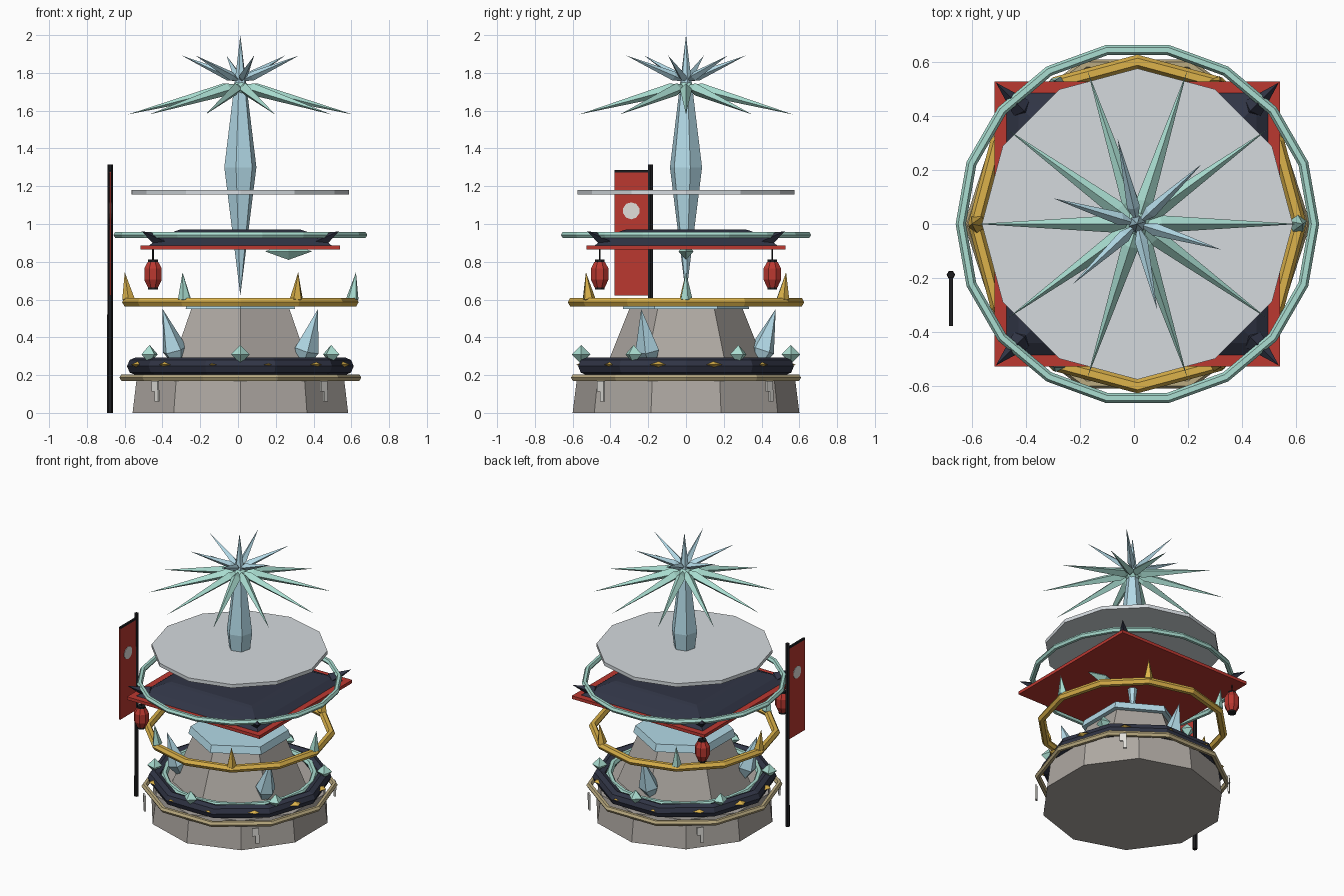
import bpy, bmesh
from math import sin, cos, pi, radians
from mathutils import Vector, Matrix

if "Cube" in bpy.data.objects:
    bpy.data.objects.remove(bpy.data.objects["Cube"])

X = 0.0125  # tower axis


def mat(name, r, g, b):
    m = bpy.data.materials.new(name)
    m.diffuse_color = (r, g, b, 1)
    m.use_nodes = True
    m.node_tree.nodes["Principled BSDF"].inputs["Base Color"].default_value = m.diffuse_color
    return m


STONE = mat("stone", .42, .39, .36)
TAN = mat("tan", .50, .41, .22)
NAVY = mat("navy", .03, .035, .06)
BLACK = mat("black", .012, .012, .014)
GOLD = mat("gold", .72, .45, .07)
TEAL = mat("teal", .40, .73, .64)
ICE = mat("ice", .45, .70, .80)
RED = mat("red", .50, .04, .03)
SILVER = mat("silver", .66, .70, .73)
WHITE = mat("white", .75, .74, .70)


def finish(name, bm, material):
    bmesh.ops.remove_doubles(bm, verts=bm.verts, dist=1e-5)
    bmesh.ops.recalc_face_normals(bm, faces=bm.faces)
    me = bpy.data.meshes.new(name)
    bm.to_mesh(me)
    bm.free()
    me.materials.append(material)
    ob = bpy.data.objects.new(name, me)
    bpy.context.collection.objects.link(ob)
    return ob


def spin(bm, profile, n, start=0, closed=False, matrix=None):
    """Revolve (radius, height) points into n flat sides."""
    matrix = matrix or Matrix.Translation((X, 0, 0))
    rows = []
    for k in range(n):
        a = radians(start) + 2 * pi * k / n
        rows.append([bm.verts.new(matrix @ Vector((r * cos(a), r * sin(a), z)))
                     for r, z in profile])
    m = len(profile)
    for k in range(n):
        p, q = rows[k], rows[(k + 1) % n]
        for i in range(m if closed else m - 1):
            j = (i + 1) % m
            ids = [p[i], q[i], q[j], p[j]]
            if profile[i][0] == 0:
                ids = [p[i], q[j], p[j]]
            elif profile[j][0] == 0:
                ids = [p[i], q[i], p[j]]
            bm.faces.new(ids)
    if not closed:
        for i in (0, -1):
            if profile[i][0] > 0:
                bm.faces.new([r[i] for r in rows])


def lathe(name, material, profile, n, start=0, matrix=None):
    bm = bmesh.new()
    spin(bm, profile, n, start, matrix=matrix)
    return finish(name, bm, material)


def ring(name, material, R, r, z, n, minor=6):
    bm = bmesh.new()
    section = [(R + r * cos(2 * pi * i / minor), z + r * sin(2 * pi * i / minor))
               for i in range(minor)]
    spin(bm, section, n, closed=True)
    return finish(name, bm, material)


def polar(r, deg, z):
    return Vector((X + r * cos(radians(deg)), r * sin(radians(deg)), z))


def spikes(name, material, angles, r0, z0, r1, z1, rad, mid=.15, n=4):
    """Bipyramid shards from (r0, z0) to (r1, z1) around the axis."""
    bm = bmesh.new()
    for a in angles:
        p, q = polar(r0, a, z0), polar(r1, a, z1)
        d = q - p
        M = Matrix.Translation(p) @ d.to_track_quat('Z', 'Y').to_matrix().to_4x4()
        spin(bm, [(0, 0), (rad, d.length * mid), (0, d.length)], n, matrix=M)
    return finish(name, bm, material)


def gems(name, material, angles, r, z, size):
    """Octahedra, size = radial, tangential, vertical half lengths."""
    bm = bmesh.new()
    for a in angles:
        M = (Matrix.Translation(polar(r, a, z)) @ Matrix.Rotation(radians(a), 4, 'Z')
             @ Matrix.Diagonal((*size, 1)))
        spin(bm, [(0, -1), (1, 0), (0, 1)], 4, matrix=M)
    return finish(name, bm, material)


def box(name, material, c, size, rot=0):
    bm = bmesh.new()
    M = (Matrix.Translation(c) @ Matrix.Rotation(radians(rot), 4, 'Z')
         @ Matrix.Diagonal((*size, 1)))
    bmesh.ops.create_cube(bm, size=1, matrix=M)
    return finish(name, bm, material)


# stone base and upper tier
lathe("base", STONE, [(.60, 0), (.575, .2)], 10, 90)
lathe("upper_tier", STONE, [(.44, .2), (.30, .55)], 6, 90)
lathe("tier_cap", ICE, [(.335, .55), (.32, .60)], 6, 90)

# rune plates standing just off the base
for i in range(4):
    a = 45 + 90 * i
    t = Vector((-sin(radians(a)), cos(radians(a)), 0))
    box(f"rune_top_{i}", WHITE, polar(.63, a, .142) - t * .006, (.012, .045, .055), a)
    box(f"rune_bottom_{i}", WHITE, polar(.63, a, .09) + t * .006, (.012, .026, .06), a)

# lower rings and their ornaments
ring("tan_ring", TAN, .62, .02, .187, 10)
ring("dark_ring", NAVY, .553, .047, .247, 10, 8)
ring("inner_teal_ring", TEAL, .49, .022, .268, 20)
gems("ring_diamonds", GOLD, [15 + 30 * i for i in range(12)], .545, .255, (.055, .075, .025))
gems("ring_gems", TEAL, [30 + 60 * i for i in range(6)], .555, .31, (.05, .05, .05))
spikes("ice_shards", ICE, [90, 210, 330], .36, .2, .475, .55, .068, .38, 5)

# gold ring with alternating spikes
ring("gold_ring", GOLD, .60, .026, .586, 12)
spikes("teal_ring_spikes", TEAL, [0, 120, 240], .59, .58, .612, .745, .034, .15, 5)
spikes("gold_ring_spikes", GOLD, [60, 180, 300], .59, .58, .612, .745, .034, .15, 5)

# square roof, upturned corners, crystal under the eave
q = 2 ** .5
box("roof_rim", RED, (X, 0, .875), (1.055, 1.055, .022))
lathe("roof", NAVY, [(.485 * q, .885), (.44 * q, .92), (.345 * q, .962), (.32 * q, .97)], 4, 45)
spikes("roof_horns", NAVY, [45 + 90 * i for i in range(4)],
       .56, .89, .74, .962, .04, .25)
gems("eave_crystal", TEAL, [0], .255, .855, (.125, .04, .045))
ring("teal_ring", TEAL, .653, .019, .942, 18)

# floating disc
lathe("disc", SILVER, [(.575, 1.155), (.575, 1.18)], 12)

# central crystal and starburst
lathe("core_crystal", ICE, [(0, .62), (.088, 1.3), (0, 2.0)], 6, 15)
lathe("burst_hub", TEAL, [(0, 1.65), (.055, 1.72), (0, 1.78)], 10)
spikes("long_rays", TEAL, [36 * i for i in range(10)], 0, 1.735, .595, 1.58, .032, .14)
spikes("short_rays", ICE, [43 + 60 * i for i in range(6)], 0, 1.755, .325, 1.892, .024, .2)

# two lanterns hung from the left roof corners
for side, y in (("front", -.457), ("back", .457)):
    M = Matrix.Translation((-.45, y, 0))
    lathe(f"lantern_{side}", RED,
          [(.03, .665), (.05, .705), (.05, .765), (.03, .80)], 8, 22.5, M)
    for k, z in enumerate((.652, .797)):
        lathe(f"lantern_cap_{side}_{k}", BLACK, [(.028, z), (.028, z + .015)], 8, 22.5, M)
    lathe(f"lantern_cord_{side}", BLACK, [(.004, .81), (.004, .868)], 4, 0, M)

# banner on a pole
PX = -.677
lathe("pole", BLACK, [(.016, 0), (.014, 1.315)], 6, 0, Matrix.Translation((PX, -.188, 0)))
box("banner_bar", BLACK, (PX, -.28, 1.279), (.014, .195, .012))
box("banner", RED, (PX, -.288, .948), (.008, .18, .655))
lathe("banner_disc", WHITE, [(.045, -.007), (.045, .007)], 10, 0,
      Matrix.Translation((PX, -.29, 1.07)) @ Matrix.Rotation(pi / 2, 4, 'Y'))
